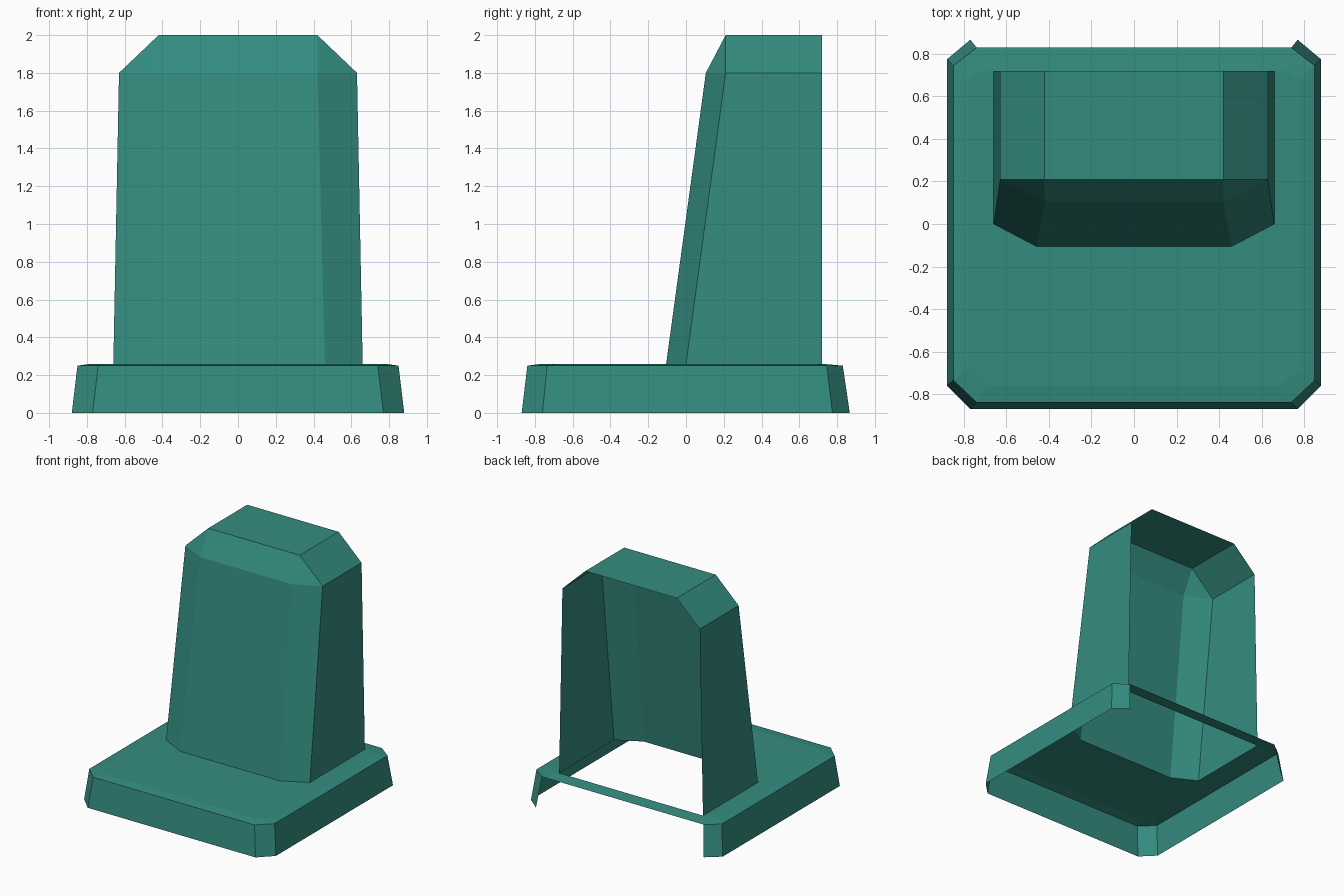
import bpy, bmesh

if "Cube" in bpy.data.objects:
    bpy.data.objects.remove(bpy.data.objects["Cube"])

teal = bpy.data.materials.new("teal")
teal.diffuse_color = (0.034, 0.265, 0.215, 1)
teal.use_nodes = True
teal.node_tree.nodes["Principled BSDF"].inputs["Base Color"].default_value = teal.diffuse_color


def ring(points, z):
    return [(x, y, z) for x, y in points]


def bands(lower, upper):
    """Quads joining two rows of points."""
    return [[lower[i], lower[i + 1], upper[i + 1], upper[i]]
            for i in range(min(len(lower), len(upper)) - 1)]


def mirrored_shell(name, faces):
    """Open shell modelled on the right half and mirrored across x = 0."""
    bm = bmesh.new()
    for f in faces:
        bm.faces.new([bm.verts.new(p) for p in f])
    bmesh.ops.remove_doubles(bm, verts=bm.verts, dist=1e-4)
    bmesh.ops.recalc_face_normals(bm, faces=bm.faces)
    # the highest face must look up
    top = max(bm.faces, key=lambda f: f.calc_center_median().z)
    if top.normal.z < 0:
        bmesh.ops.reverse_faces(bm, faces=bm.faces)
    me = bpy.data.meshes.new(name)
    bm.to_mesh(me)
    bm.free()
    me.materials.append(teal)
    ob = bpy.data.objects.new(name, me)
    bpy.context.collection.objects.link(ob)
    mod = ob.modifiers.new("mirror", 'MIRROR')
    mod.use_clip = True
    return ob


# outline where the hood meets the base, front centre to back
foot = ring([(0, -.105), (.46, -.105), (.66, 0), (.66, .72)], .26)

# base: sloped skirt open at the back, soft rim, floor cut out under the hood
bottom = ring([(0, -.87), (.77, -.87), (.88, -.76), (.88, .775), (.77, .867)], 0)
rim = ring([(0, -.84), (.74, -.84), (.85, -.735), (.85, .745), (.74, .83), (0, .83)], .25)
inner = ring([(0, -.76), (.69, -.76), (.78, -.68), (.78, .68), (.72, .72), (.66, .72)], .26)
back_strip = [rim[4], rim[5], (0, .72, .26), inner[5], inner[4]]
mirrored_shell("base", bands(bottom, rim) + bands(rim[:5], inner)
               + [back_strip, inner + foot[2::-1]])

# hood: tapered walls, chamfered shoulders, flat top, open back
shoulder = ring([(0, .105), (.42, .105), (.63, .21), (.63, .72)], 1.8)
crown = ring([(0, .21), (.42, .21), (.42, .72), (0, .72)], 2.0)
mirrored_shell("hood", bands(foot, shoulder) + [
    [shoulder[0], shoulder[1], crown[1], crown[0]],   # front slope
    [shoulder[1], shoulder[2], crown[1]],             # corner
    [shoulder[2], shoulder[3], crown[2], crown[1]],   # side slope
    crown,                                            # top
])
